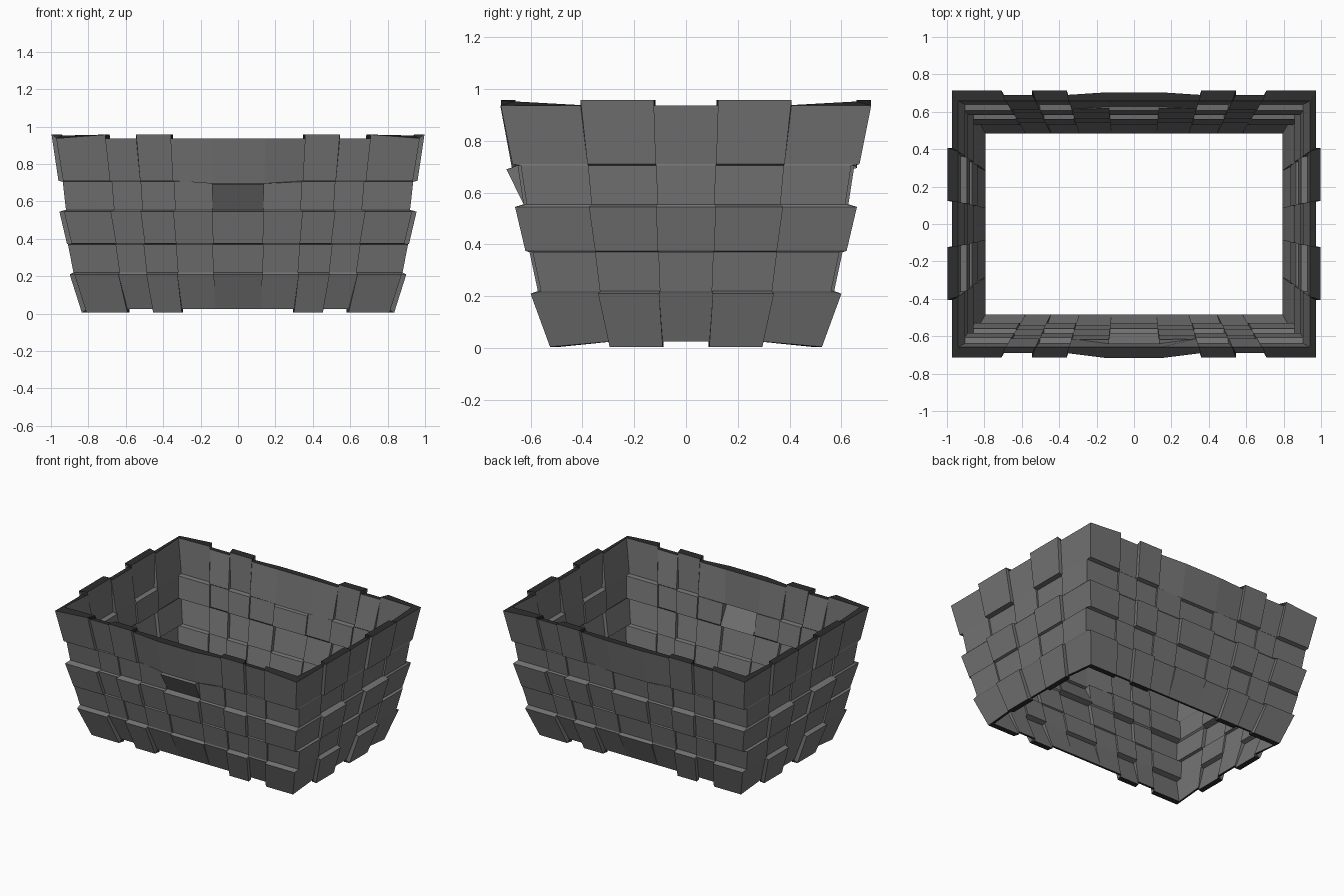
import bpy

if "Cube" in bpy.data.objects:
    bpy.data.objects.remove(bpy.data.objects["Cube"])

# Colours
def flat(name, v):
    m = bpy.data.materials.new(name)
    m.diffuse_color = (v, v, v, 1)
    m.use_nodes = True
    m.node_tree.nodes["Principled BSDF"].inputs["Base Color"].default_value = m.diffuse_color
    return m

body = flat("grey weave", 0.175)
rim = flat("dark rim", 0.026)

# Weave rows: z low, z high, half width low/high, half depth low/high
ROWS = [(0.025, 0.21, 0.81, 0.875, 0.50, 0.575),
        (0.22, 0.37, 0.868, 0.897, 0.56, 0.592),
        (0.375, 0.545, 0.89, 0.93, 0.595, 0.635),
        (0.555, 0.705, 0.908, 0.925, 0.615, 0.638),
        (0.71, 0.937, 0.935, 0.972, 0.645, 0.69)]
LONG = [-1, -0.73, -0.56, -0.37, -0.15, 0.15, 0.37, 0.56, 0.73, 1]
SHORT = [-1, -0.59, -0.18, 0.18, 0.59, 1]
STEP, SMALL, THICK = 0.025, 0.012, 0.032

def push(wall, row, col, end, top):
    """Outward offset of one woven cell at one of its ends."""
    long_wall = wall in (0, 2)
    raised = (row + col) % 2 == (0 if long_wall else 1)
    if long_wall and row == 4 and 3 <= col <= 5:      # smooth bow in upper band
        inner = col == 4 or (col == 3) == (end == 1)
        return (0.027 if wall == 0 else 0.014) if inner else 0
    if wall == 0 and row == 3 and col == 4:           # sloped hand hold
        return 0.055 if top else 0
    if long_wall and row == 0 and col == 4:           # flatter lower centre
        return SMALL if top else 0
    return (STEP if row % 2 == 0 else SMALL) if raised else 0

def ring(row, top, inside):
    z0, z1, x0, x1, y0, y1 = ROWS[row]
    hx, hy, z = (x1, y1, z1) if top else (x0, y0, z0)
    edge = (row == 4 and top) or (row == 0 and not top)
    if inside:
        t = 0.016 if edge and not top else THICK
        hx, hy = hx - t, hy - t
    pts = []
    for wall in range(4):
        marks = LONG if wall in (0, 2) else SHORT
        n = len(marks) - 1
        for c in range(n):
            for end in (0, 1):
                if c == n - 1 and end == 1:
                    continue                          # next wall starts here
                corner = c == 0 and end == 0
                o = push(wall, row, c, end, top)
                side = 0
                if corner:                            # shared corner point
                    prev = (wall - 1) % 4
                    last = 4 if prev in (1, 3) else 8
                    side = push(prev, row, last, 1, top)
                bowed = wall in (0, 2) and 3 <= c <= 5
                zz = z
                if edge and max(o, side) >= STEP and not bowed:
                    zz += 0.02 if top else -0.02
                    if corner and top:
                        zz = z + (0.015 if inside else 0)
                if row == 4 and not top and bowed and push(wall, row, c, end, top):
                    zz -= 0.015                       # dipping band edge
                if row == 3 and top and wall in (0, 2) and c == 4:
                    zz -= 0.015
                if inside and edge:
                    o = side = 0
                t = marks[c + end]
                # wall order: front, right, back, left (counter-clockwise)
                if wall == 0:
                    p = (t * hx - side, -hy - o)
                elif wall == 1:
                    p = (hx + o, t * hy - side)
                elif wall == 2:
                    p = (-t * hx + side, hy + o)
                else:
                    p = (-hx - o, -t * hy + side)
                pts.append((p[0], p[1], zz))
    return pts

# Closed shell: outer rings upward, then inner rings downward
levels = [(r, t) for r in range(5) for t in (False, True)]
rings = [ring(r, t, False) for r, t in levels] + [ring(r, t, True) for r, t in reversed(levels)]
n = len(rings[0])
verts = [p for r in rings for p in r]
faces, mats = [], []
for i in range(len(rings)):
    j = (i + 1) % len(rings)
    for k in range(n):
        m = (k + 1) % n
        faces.append((i * n + k, i * n + m, j * n + m, j * n + k))
        mats.append(1 if i in (9, 19) else 0)         # top and bottom edges

me = bpy.data.meshes.new("woven_basket")
me.from_pydata(verts, [], faces)
me.materials.append(body)
me.materials.append(rim)
for p, m in zip(me.polygons, mats):
    p.material_index = m
me.update()
ob = bpy.data.objects.new("woven_basket", me)
bpy.context.collection.objects.link(ob)
